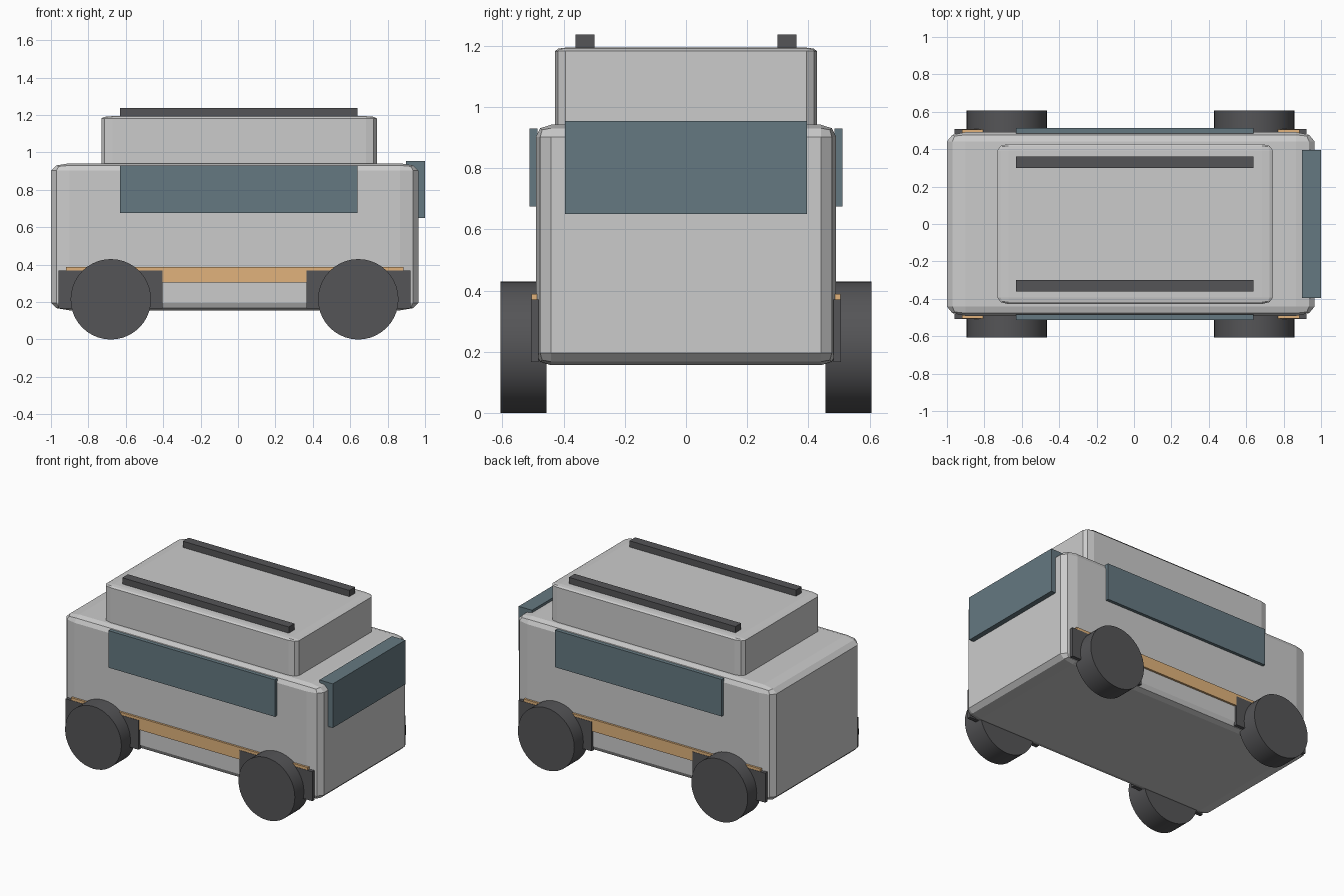
import bpy, bmesh, math
from mathutils import Matrix

if "Cube" in bpy.data.objects:
    bpy.data.objects.remove(bpy.data.objects["Cube"])


def material(name, rgb):
    m = bpy.data.materials.new(name)
    m.diffuse_color = (*rgb, 1)
    m.use_nodes = True
    m.node_tree.nodes["Principled BSDF"].inputs["Base Color"].default_value = m.diffuse_color
    return m


DARK = material("dark_trim", (0.09, 0.09, 0.095))
GLASS = material("tinted_glass", (0.13, 0.19, 0.22))
TAN = material("tan_trim", (0.75, 0.45, 0.2))


def finish(bm, name, mat):
    mesh = bpy.data.meshes.new(name)
    bm.to_mesh(mesh)
    bm.free()
    obj = bpy.data.objects.new(name, mesh)
    bpy.context.collection.objects.link(obj)
    if mat:
        mesh.materials.append(mat)
    return obj


def box(name, x, y, z, mat=None, bevel=0):
    """Box from (min, max) ranges; the bevel is made on the unit cube, then stretched."""
    bm = bmesh.new()
    bmesh.ops.create_cube(bm, size=1)
    if bevel:
        bmesh.ops.bevel(bm, geom=bm.edges[:], offset=bevel, segments=2,
                        profile=0.5, affect='EDGES')
    ranges = (x, y, z)
    bmesh.ops.scale(bm, vec=[b - a for a, b in ranges], verts=bm.verts)
    bmesh.ops.translate(bm, vec=[(a + b) / 2 for a, b in ranges], verts=bm.verts)
    return finish(bm, name, mat)


def wheel(name, x, y, radius=0.215, width=0.15):
    bm = bmesh.new()
    bmesh.ops.create_cone(bm, cap_ends=True, segments=40, radius1=radius,
                          radius2=radius, depth=width,
                          matrix=Matrix.Translation((x, y, radius))
                          @ Matrix.Rotation(math.pi / 2, 4, 'X'))
    obj = finish(bm, name, DARK)
    for p in obj.data.polygons:
        p.use_smooth = len(p.vertices) == 4
    return obj


# Main shell and raised roof
box("body", (-1.0, 0.965), (-0.491, 0.491), (0.156, 0.942), bevel=0.05)
box("roof_cabin", (-0.73, 0.742), (-0.428, 0.428), (0.91, 1.194), bevel=0.04)

# End window block
box("end_window", (0.898, 1.0), (-0.395, 0.395), (0.65, 0.954), GLASS)

# Parts repeated on both sides
for side, s in (("front", -1), ("back", 1)):
    def span(a, b):
        return tuple(sorted((s * a, s * b)))

    box(side + "_side_window", (-0.63, 0.64), span(0.485, 0.512), (0.675, 0.93), GLASS)
    box(side + "_roof_rail", (-0.63, 0.64), span(0.299, 0.361), (1.188, 1.237), DARK)
    box(side + "_side_strip", (-0.92, 0.885), span(0.484, 0.505), (0.305, 0.388), TAN)
    for end, wx, arch in (("left", -0.68, (-0.96, -0.403)), ("right", 0.643, (0.365, 0.922))):
        box(f"{side}_{end}_arch", arch, span(0.482, 0.507), (0.167, 0.37), DARK)
        wheel(f"{side}_{end}_wheel", wx, s * 0.531)
